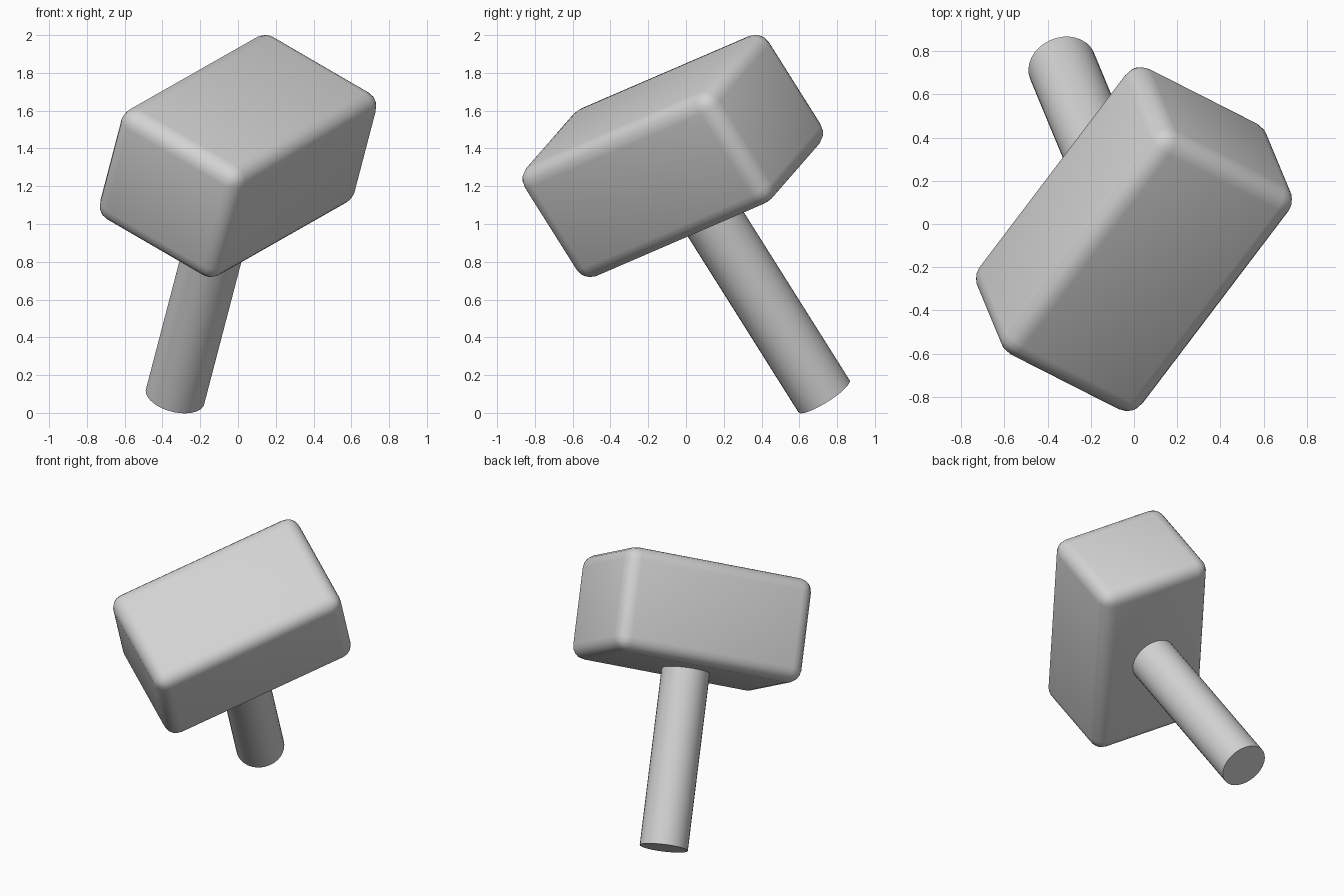
import bpy
from mathutils import Matrix, Vector

cube = bpy.data.objects.get("Cube")
if cube:
    bpy.data.objects.remove(cube, do_unlink=True)

# Single grey material
grey = bpy.data.materials.new("plain grey")
grey.use_nodes = True
color = (0.65, 0.65, 0.65, 1)
grey.diffuse_color = color
grey.node_tree.nodes["Principled BSDF"].inputs["Base Color"].default_value = color

# Tilted frame: handle axis up, head length along its own x
up = Vector((0.216, -0.520, 0.826)).normalized()
side = up.cross(Vector((0.570, 0.757, 0.319))).normalized()
along = side.cross(up)
frame = Matrix((along, side, up)).transposed().to_4x4()
frame.translation = (0, -0.07, 1.36)


def finish(name, local):
    """Name, colour, place and smooth the active object."""
    ob = bpy.context.object
    ob.name = name
    ob.data.materials.append(grey)
    ob.matrix_world = frame @ local
    bpy.ops.object.shade_smooth_by_angle(angle=0.7)
    return ob


# Rounded block head
bpy.ops.mesh.primitive_cube_add(size=1)
head = bpy.context.object
head.data.transform(Matrix.Diagonal((1.36, 0.81, 0.70, 1)))
bevel = head.modifiers.new("rounded edges", "BEVEL")
bevel.width = 0.09
bevel.segments = 4
bpy.ops.object.modifier_apply(modifier=bevel.name)
finish("hammer_head", Matrix())

# Round handle running from the middle of the head to its flat end
length = 1.54
bpy.ops.mesh.primitive_cylinder_add(vertices=32, radius=0.16, depth=length)
finish("handle", Matrix.Translation((0, 0, -length / 2)))
